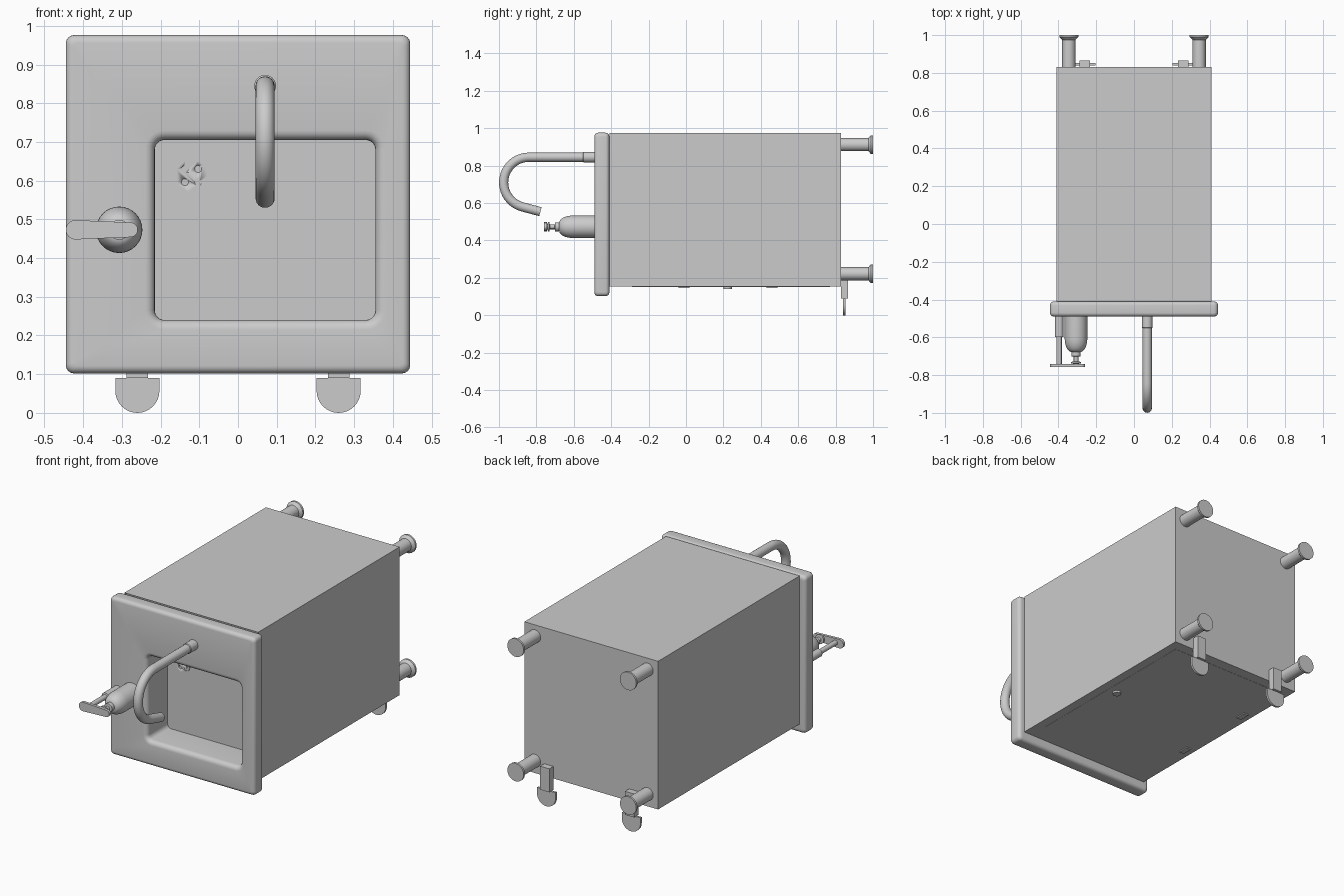
import bpy, bmesh
from math import sin, cos, pi, radians
from mathutils import Vector

if "Cube" in bpy.data.objects:
    bpy.data.objects.remove(bpy.data.objects["Cube"])


def loft(name, rings, cap_start=True, cap_end=True):
    """Skin a list of closed rings with equal point counts."""
    bm = bmesh.new()
    loops = [[bm.verts.new(p) for p in ring] for ring in rings]
    n = len(rings[0])
    for a, b in zip(loops, loops[1:]):
        for i in range(n):
            j = (i + 1) % n
            bm.faces.new((a[i], a[j], b[j], b[i]))
    if cap_start:
        bm.faces.new(loops[0])
    if cap_end:
        bm.faces.new(loops[-1])
    bmesh.ops.recalc_face_normals(bm, faces=bm.faces)
    mesh = bpy.data.meshes.new(name)
    bm.to_mesh(mesh)
    bm.free()
    ob = bpy.data.objects.new(name, mesh)
    bpy.context.collection.objects.link(ob)
    bpy.ops.object.select_all(action='DESELECT')
    ob.select_set(True)
    bpy.context.view_layer.objects.active = ob
    bpy.ops.object.shade_smooth_by_angle(angle=radians(35))
    return ob


def rrect(x0, x1, z0, z1, r, y, seg=6):
    """Rounded rectangle ring facing -y."""
    pts = []
    for k, (cx, cz) in enumerate([(x1 - r, z1 - r), (x0 + r, z1 - r),
                                  (x0 + r, z0 + r), (x1 - r, z0 + r)]):
        for i in range(seg + 1):
            a = (k + i / seg) * pi / 2
            pts.append((cx + r * cos(a), y, cz + r * sin(a)))
    return pts


def lathe(name, x, z, profile, n=32):
    """Turned part along y from (radius, y) pairs."""
    return loft(name, [[(x + r * cos(2 * pi * i / n), y, z + r * sin(2 * pi * i / n))
                        for i in range(n)] for r, y in profile])


def plate(name, outline, y0, y1):
    return loft(name, [[(x, y, z) for x, z in outline] for y in (y0, y1)])


def box(name, x0, x1, y0, y1, z0, z1, open_front=False):
    o = [(x0, z0), (x1, z0), (x1, z1), (x0, z1)]
    return loft(name, [[(x, y, z) for x, z in o] for y in (y0, y1)], not open_front)


def arc(cx, cz, r, a0, a1, n=16):
    return [(cx + r * cos(radians(a0 + (a1 - a0) * i / n)),
             cz + r * sin(radians(a0 + (a1 - a0) * i / n))) for i in range(n + 1)]


FRONT, BACK, FLOOR = -0.49, -0.41, -0.31

# Cabinet body, open toward the sink top
box("cabinet_body", -0.41, 0.41, BACK, 0.83, 0.153, 0.974, True)

# Sink top: rounded slab, rim fillet and basin in one skin
f, steps = 0.02, 5
rings = [rrect(-0.405, 0.405, 0.16, 0.955, 0.005, BACK)]
for sign, yc in ((1, BACK - f), (-1, FRONT + f)):
    for i in range(steps + 1):
        a = pi / 2 * (i / steps)
        a = pi / 2 - a if sign > 0 else a
        d = f * (1 - cos(a))
        rings.append(rrect(-0.445 + d, 0.445 - d, 0.102 + d, 0.976 - d, 0.022 - d * 0.6,
                           yc + sign * f * sin(a)))
for i in range(steps + 1):
    a = pi / 2 * i / steps
    d = 0.025 * (1 - sin(a))
    rings.append(rrect(-0.215 - d, 0.355 + d, 0.24 - d, 0.705 + d, 0.025 + d,
                       FRONT + 0.025 * (1 - cos(a))))
rings.append(rrect(-0.215, 0.355, 0.24, 0.705, 0.025, FLOOR))
loft("sink_top", rings, cap_start=False)

# Drain strainer with four holes
drain = lathe("drain", -0.12, 0.613, [(0.042, FLOOR + 0.01), (0.042, FLOOR - 0.003)])
for dx in (-0.017, 0.017):
    for dz in (-0.017, 0.017):
        cut = lathe("hole_cutter", -0.12 + dx, 0.613 + dz,
                    [(0.009, FLOOR - 0.02), (0.009, FLOOR + 0.003)], 16)
        cut.hide_render = True
        mod = drain.modifiers.new("hole", 'BOOLEAN')
        mod.object = cut
        bpy.context.view_layer.objects.active = drain
        bpy.ops.object.modifier_apply(modifier=mod.name)
        bpy.data.objects.remove(cut)

# Tap: sleeve and bent spout
lathe("tap_sleeve", 0.07, 0.845, [(0.028, FRONT + 0.01), (0.028, -0.548), (0.024, -0.552)])
path = [(FRONT, 0.845)] + arc(-0.84, 0.71, 0.135, 90, 255, 24)
e = path[-1]
path.append((e[0] + 0.1 * cos(radians(15)), e[1] - 0.1 * sin(radians(15))))
pts = [Vector((0.07, y, z)) for y, z in path]
side = Vector((1, 0, 0))
rings = []
for i, p in enumerate(pts):
    t = (pts[min(i + 1, len(pts) - 1)] - pts[max(i - 1, 0)]).normalized()
    if i == 1:
        t = Vector((0, -1, 0))
    up = side.cross(t)
    rings.append([p + 0.0245 * (cos(2 * pi * k / 24) * side + sin(2 * pi * k / 24) * up)
                  for k in range(24)])
loft("tap_spout", rings)

# Soap dispenser: bottle with domed shoulder, pump stem and collar
bx, bz = -0.307, 0.473
dome = [(0.022 + 0.038 * cos(a * pi / 16), -0.605 - 0.073 * sin(a * pi / 16)) for a in range(9)]
lathe("soap_bottle", bx, bz, [(0.06, FRONT + 0.01)] + dome +
      [(0.024, -0.678), (0.024, -0.70), (0.012, -0.702), (0.012, -0.728),
       (0.026, -0.73), (0.026, -0.738), (0.014, -0.74), (0.014, -0.745)])

# Lever bar and its guide rod
plate("lever_bar", arc(-0.42, bz, 0.025, 90, 270) + arc(-0.278, bz, 0.019, -90, 90),
      -0.758, -0.742)
lathe("lever_rod", -0.396, bz, [(0.022, FRONT + 0.01), (0.022, -0.597),
                                (0.0135, -0.599), (0.0135, -0.745)])

for sx, s in ((-1, "left"), (1, "right")):
    # Feet with flared pads
    for z, h in ((0.222, "lower"), (0.912, "upper")):
        lathe(f"{s}_{h}_leg", sx * 0.345, z,
              [(0.035, 0.82), (0.035, 0.975), (0.048, 0.987), (0.05, 0.989), (0.05, 1.0)])
    # Foot pedals: strap and rounded plate
    px = sx * 0.26
    plate(f"{s}_pedal_plate", arc(px, 0.057, 0.057, 180, 360) +
          [(px + 0.057, 0.09), (px - 0.057, 0.09)], 0.84, 0.852)
    box(f"{s}_pedal_strap", px - 0.028, px + 0.028, 0.828, 0.866, 0.09, 0.22)

# Door on the underside with knob and hinges
box("door", -0.36, 0.36, -0.29, 0.77, 0.152, 0.17)
knob = lathe("door_knob", 0, 0, [(0.022, 0), (0.022, 0.02)])
knob.rotation_euler.x = pi / 2
knob.location = (0.305, 0.223, 0.141)
for y in (-0.01, 0.46):
    box("door_hinge", -0.375, -0.345, y - 0.03, y + 0.03, 0.146, 0.16)
